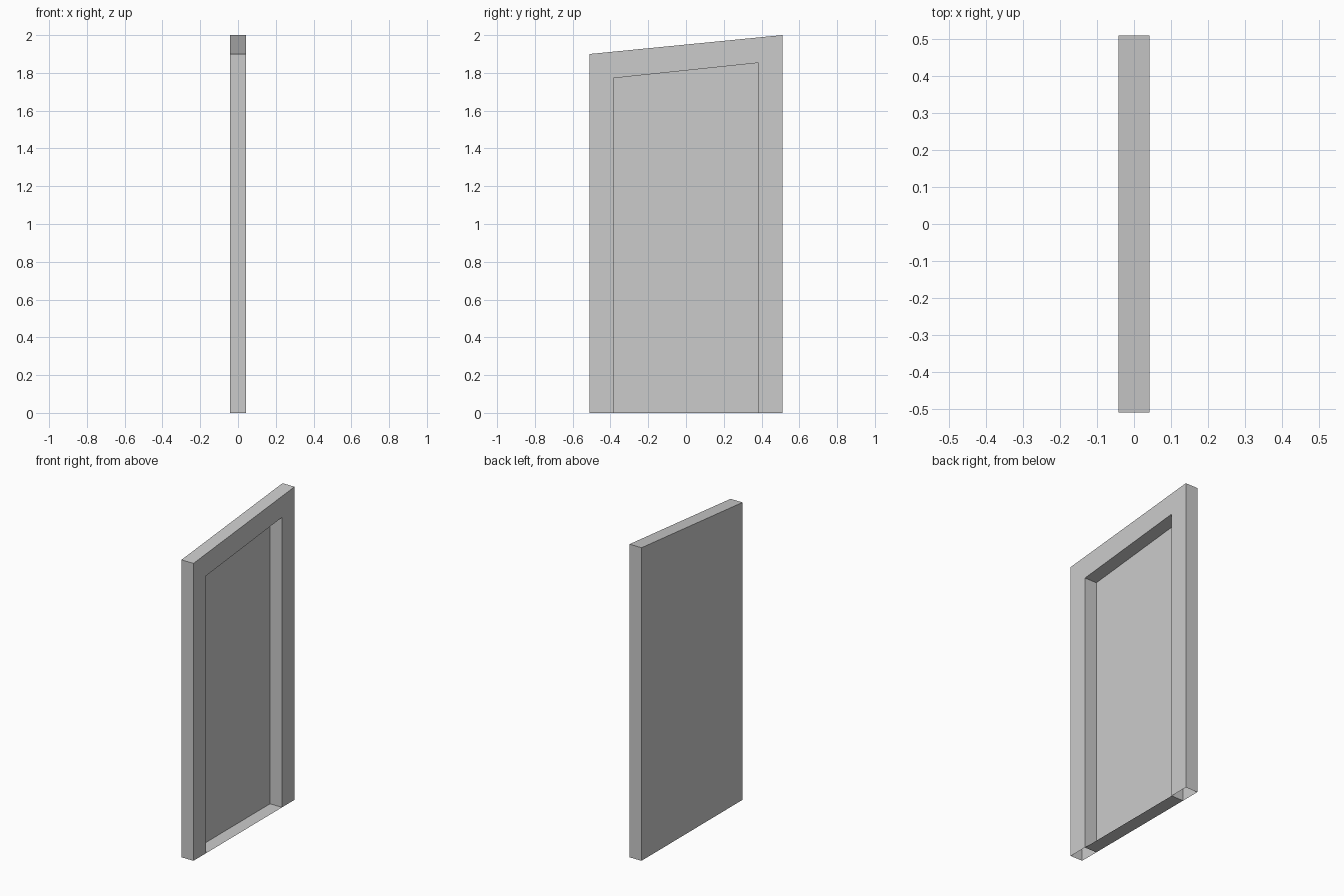
import bpy

if "Cube" in bpy.data.objects:
    bpy.data.objects.remove(bpy.data.objects["Cube"])

D = 0.0425           # half thickness
W, H_LOW, H_HIGH = 0.51, 1.90, 2.0      # outer outline
w, h_low, h_high = 0.384, 1.772, 1.853  # recess outline


def add_mesh(name, verts, faces):
    mesh = bpy.data.meshes.new(name)
    mesh.from_pydata(verts, [], faces)
    mesh.update()
    obj = bpy.data.objects.new(name, mesh)
    bpy.context.collection.objects.link(obj)
    return obj


# Surrounding frame: U-shaped profile in (y, z) extruded through the thickness
profile = [(-W, 0), (-w, 0), (-w, h_low), (w, h_high),
           (w, 0), (W, 0), (W, H_HIGH), (-W, H_LOW)]
n = len(profile)
verts = [(x, y, z) for x in (D, -D) for y, z in profile]
faces = [tuple(range(n))]
for i in range(n):
    if i in (0, 4):      # undersides of the two uprights are open
        continue
    j = (i + 1) % n
    faces.append((i, i + n, j + n, j))
add_mesh("door_frame", verts, faces)

# Full back sheet closing the recess
add_mesh("back_panel",
         [(-D, -W, 0), (-D, -W, H_LOW), (-D, W, H_HIGH), (-D, W, 0)],
         [(0, 3, 2, 1)[::-1]])

# Thin floor strip between the uprights
add_mesh("threshold",
         [(-D, -w, 0), (D, -w, 0), (D, w, 0), (-D, w, 0)],
         [(0, 1, 2, 3)])
